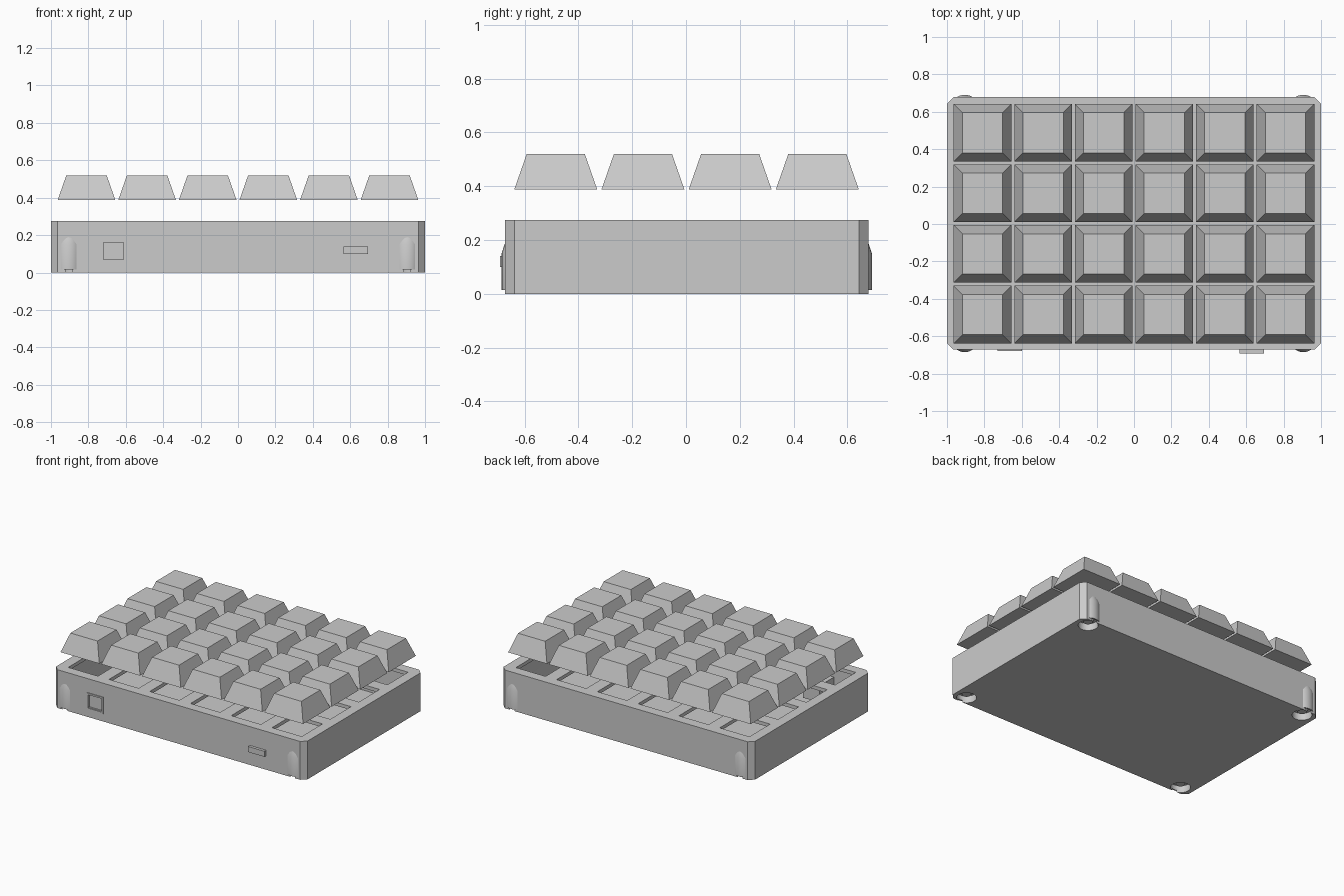
import bpy, bmesh
from math import pi
from mathutils import Matrix, Vector

cube = bpy.data.objects.get("Cube")
if cube:
    bpy.data.objects.remove(cube, do_unlink=True)

grey = bpy.data.materials.new("plain_grey")
grey.use_nodes = True
grey.diffuse_color = (0.6, 0.6, 0.6, 1)
grey.node_tree.nodes["Principled BSDF"].inputs["Base Color"].default_value = (0.6, 0.6, 0.6, 1)

FRONT, BACK, TOP = -0.672, 0.678, 0.275
PITCH = 0.324
KEYS = [((c - 2.5) * PITCH, (r - 1.5) * PITCH + 0.002) for r in range(4) for c in range(6)]
CORNERS = [(sx * 0.905, 0.003 + sy * 0.613) for sx in (-1, 1) for sy in (-1, 1)]


def finish(name, bm):
    mesh = bpy.data.meshes.new(name)
    bmesh.ops.recalc_face_normals(bm, faces=bm.faces)
    bm.to_mesh(mesh)
    bm.free()
    mesh.materials.append(grey)
    obj = bpy.data.objects.new(name, mesh)
    bpy.context.collection.objects.link(obj)
    return obj


def add_box(bm, low, high):
    low, high = Vector(low), Vector(high)
    matrix = Matrix.Translation((low + high) / 2) @ Matrix.Diagonal((*(high - low), 1))
    return bmesh.ops.create_cube(bm, size=1, matrix=matrix)["verts"]


def add_cone(bm, x, y, z0, z1, r0, r1):
    matrix = Matrix.Translation((x, y, (z0 + z1) / 2))
    bmesh.ops.create_cone(bm, cap_ends=True, segments=32, radius1=r0, radius2=r1,
                          depth=z1 - z0, matrix=matrix)


def cut(obj, bm):
    cutter = finish("cutter", bm)
    cutter.hide_render = True
    mod = obj.modifiers.new("cut", "BOOLEAN")
    mod.operation, mod.solver, mod.object = "DIFFERENCE", "EXACT", cutter
    bpy.context.view_layer.objects.active = obj
    bpy.ops.object.modifier_apply(modifier=mod.name)
    bpy.data.objects.remove(cutter, do_unlink=True)


# Case: chamfered block, hollowed inside
bm = bmesh.new()
add_box(bm, (-1, FRONT, 0), (1, BACK, TOP))
upright = [e for e in bm.edges if abs(e.verts[0].co.z - e.verts[1].co.z) > 0.1]
bmesh.ops.bevel(bm, geom=upright, offset=0.035, segments=1, affect="EDGES")
case = finish("case", bm)
bm = bmesh.new()
add_box(bm, (-0.965, FRONT + 0.035, 0.03), (0.965, BACK - 0.035, TOP - 0.025))
cut(case, bm)

# Switch openings in the top plate
bm = bmesh.new()
for x, y in KEYS:
    add_box(bm, (x - 0.118, y - 0.118, TOP - 0.05), (x + 0.118, y + 0.118, TOP + 0.05))
cut(case, bm)

# Port opening and screw holes
bm = bmesh.new()
add_box(bm, (-0.72, FRONT - 0.05, 0.07), (-0.61, FRONT + 0.06, 0.16))
for x, y in CORNERS:
    add_cone(bm, x, y, -0.05, 0.1, 0.065, 0.065)
cut(case, bm)

# Corner screw posts, tapered at the top and hollow below
bm = bmesh.new()
for x, y in CORNERS:
    add_cone(bm, x, y, 0.015, 0.15, 0.075, 0.075)
    add_cone(bm, x, y, 0.15, 0.195, 0.075, 0.06)
bmesh.ops.remove_doubles(bm, verts=bm.verts, dist=0.0005)
inner = [f for f in bm.faces if abs(f.normal.z) > 0.9 and abs(f.calc_center_median().z - 0.15) < 0.001]
bmesh.ops.delete(bm, geom=inner, context="FACES")
posts = finish("screw_posts", bm)
bm = bmesh.new()
for x, y in CORNERS:
    add_cone(bm, x, y, -0.05, 0.05, 0.065, 0.065)
cut(posts, bm)

# Screw heads sunk in the posts
bm = bmesh.new()
for x, y in CORNERS:
    add_cone(bm, x, y, 0.025, 0.06, 0.03, 0.045)
screws = finish("screw_heads", bm)

# Data port: hollow socket with a tongue
bm = bmesh.new()
add_box(bm, (-0.73, FRONT - 0.006, 0.055), (-0.6, FRONT + 0.2, 0.175))
port = finish("port_shell", bm)
bm = bmesh.new()
add_box(bm, (-0.718, FRONT - 0.05, 0.067), (-0.612, FRONT + 0.012, 0.163))
add_box(bm, (-0.71, FRONT, 0.073), (-0.62, FRONT + 0.17, 0.155))
cut(port, bm)
bm = bmesh.new()
add_box(bm, (-0.69, FRONT + 0.05, 0.1), (-0.64, FRONT + 0.19, 0.13))
finish("port_tongue", bm)

# Side button on the front wall
bm = bmesh.new()
add_box(bm, (0.565, -0.692, 0.1), (0.695, FRONT + 0.03, 0.14))
finish("front_button", bm)

# Keycaps: tapered blocks
bm = bmesh.new()
for x, y in KEYS:
    verts = add_box(bm, (x - 0.154, y - 0.154, 0.388), (x + 0.154, y + 0.154, 0.52))
    for v in verts:
        if v.co.z > 0.5:
            v.co.x = x + (v.co.x - x) * 0.7
            v.co.y = y + (v.co.y - y) * 0.7
finish("keycaps", bm)

# Smooth the round parts
bpy.ops.object.select_all(action="DESELECT")
for obj in (case, posts, screws):
    obj.select_set(True)
bpy.context.view_layer.objects.active = case
bpy.ops.object.shade_smooth_by_angle(angle=pi / 6)
